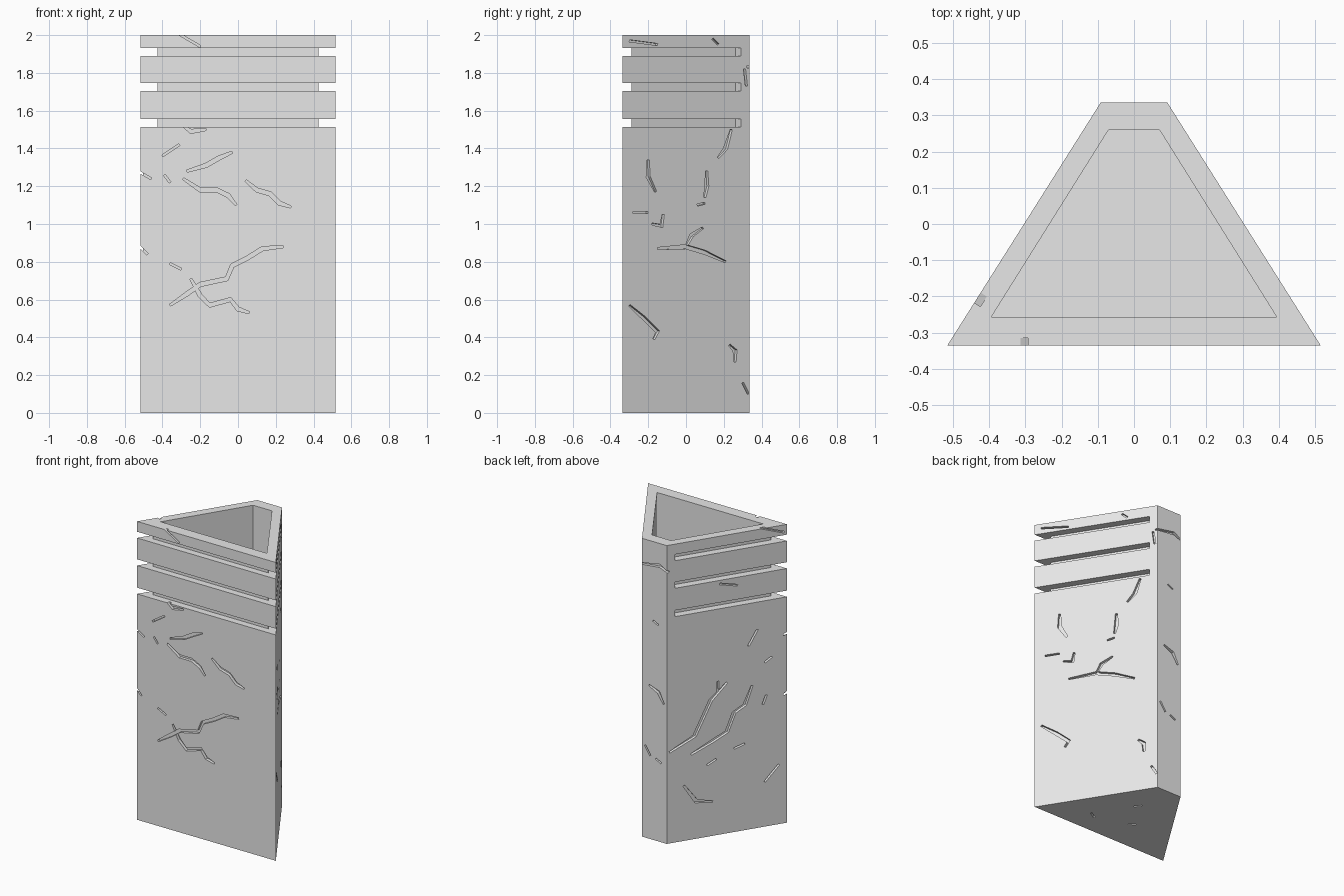
import bpy
import bmesh
from mathutils import Vector

default = bpy.data.objects.get("Cube")
if default:
    bpy.data.objects.remove(default, do_unlink=True)

grey = bpy.data.materials.new("stone_grey")
grey.use_nodes = True
grey.diffuse_color = (0.8, 0.8, 0.8, 1)
grey.node_tree.nodes["Principled BSDF"].inputs["Base Color"].default_value = (0.8, 0.8, 0.8, 1)


def make_object(name, bm):
    bmesh.ops.recalc_face_normals(bm, faces=bm.faces)
    mesh = bpy.data.meshes.new(name)
    bm.to_mesh(mesh)
    bm.free()
    obj = bpy.data.objects.new(name, mesh)
    bpy.context.scene.collection.objects.link(obj)
    return obj


def trapezoid_prism(name, front_half, back_half, front_y, back_y, bottom, top):
    bm = bmesh.new()
    plan = [(-front_half, front_y), (front_half, front_y), (back_half, back_y), (-back_half, back_y)]
    base = bm.faces.new([bm.verts.new((x, y, bottom)) for x, y in plan])
    sides = bmesh.ops.extrude_face_region(bm, geom=[base])["geom"]
    moved = [v for v in sides if isinstance(v, bmesh.types.BMVert)]
    bmesh.ops.translate(bm, verts=moved, vec=(0, 0, top - bottom))
    return make_object(name, bm)


body = trapezoid_prism("tapered_container", 0.515, 0.092, -0.335, 0.335, 0, 2)
body.data.materials.append(grey)
cutters = []


def cut(cutter):
    cutter.hide_render = True
    mod = body.modifiers.new(cutter.name, "BOOLEAN")
    mod.operation = "DIFFERENCE"
    mod.solver = "EXACT"
    mod.object = cutter
    cutters.append(cutter)


# Each wall: origin, horizontal axis, vertical axis, outward normal
UP = Vector((0, 0, 1))


def side_wall(sign):
    slope = Vector((-0.631 * sign, 1, 0))
    return Vector((0.3035 * sign, 0, 0)), slope, UP, Vector((sign, 0.631, 0)).normalized()


X, Y = Vector((1, 0, 0)), Vector((0, 1, 0))
front = (-0.335 * Y, X, UP, -Y)
back = (0.335 * Y, X, UP, Y)
right, left = side_wall(1), side_wall(-1)
base = (Vector(), X, Y, -UP)


def channel(name, wall, path, half_width, depth, taper=1.0):
    """Ribbon following a path on a wall, sunk to a depth and used as a cutter."""
    origin, across, up, normal = wall
    pts = [Vector(p) for p in path]
    bm = bmesh.new()
    rings = []
    for i, p in enumerate(pts):
        t = (pts[min(i + 1, len(pts) - 1)] - pts[max(i - 1, 0)]).normalized()
        w = half_width * (taper if i in (0, len(pts) - 1) else 1)
        offset = Vector((-t.y, t.x)) * w
        ring = []
        for q, height in ((p - offset, -depth), (p + offset, -depth), (p + offset, 0.03), (p - offset, 0.03)):
            ring.append(bm.verts.new(origin + across * q.x + up * q.y + normal * height))
        rings.append(ring)
    for a, b in zip(rings, rings[1:]):
        for k in range(4):
            n = (k + 1) % 4
            bm.faces.new((a[k], a[n], b[n], b[k]))
    bm.faces.new(rings[0])
    bm.faces.new(rings[-1])
    cut(make_object(name, bm))


# Hollow interior
cut(trapezoid_prism("recess_cutter", 0.394, 0.07, -0.257, 0.26, 0.08, 2.2))

# Three grooves wrapping the front and both sides
for z in (1.535, 1.725, 1.91):
    channel("front_groove_cutter", front, [(-0.6, z), (0.6, z)], 0.021, 0.046)
    for wall in (right, left):
        channel("side_groove_cutter", wall, [(-0.45, z), (0.29, z)], 0.021, 0.05)

# Weathering cracks, wall by wall
front_cracks = [
    [(-.36, .57), (-.27, .63), (-.2, .68), (-.06, .71), (-.03, .78), (.05, .82), (.13, .87), (.24, .88)],
    [(-.25, .71), (-.2, .62), (-.15, .57), (-.04, .6), (0, .55), (.06, .53)],
    [(.04, 1.23), (.1, 1.18), (.17, 1.16), (.22, 1.11), (.28, 1.09)],
    [(-.27, 1.28), (-.17, 1.31), (-.1, 1.35), (-.03, 1.38)],
    [(-.29, 1.24), (-.2, 1.18), (-.11, 1.18), (-.05, 1.15), (-.01, 1.1)],
    [(-.4, 1.36), (-.31, 1.42)],
    [(-.53, 1.28), (-.46, 1.24)],
    [(-.53, .89), (-.48, .84)],
    [(-.36, .79), (-.3, .76)],
    [(-.39, 1.26), (-.36, 1.22)],
    [(-.29, 1.52), (-.25, 1.49), (-.17, 1.5)],
    [(-.32, 2.01), (-.2, 1.94)],
]
right_cracks = [
    [(-.2, 1.34), (-.2, 1.25), (-.16, 1.17)],
    [(.11, 1.28), (.11, 1.2), (.1, 1.14)],
    [(.06, 1.1), (.1, 1.11)],
    [(.09, .98), (.03, .94), (0, .88)],
    [(-.15, .87), (0, .88), (.1, .85), (.21, .8)],
    [(-.28, 1.06), (-.2, 1.06)],
    [(-.18, 1), (-.13, .99), (-.12, 1.05)],
    [(-.3, .57), (-.22, .5), (-.15, .43), (-.17, .39)],
    [(.23, .36), (.26, .33), (.26, .27)],
    [(.3, .16), (.33, .1)],
    [(.24, 1.5), (.21, 1.4), (.17, 1.35)],
    [(-.3, 1.97), (-.15, 1.95)],
    [(.14, 1.98), (.17, 1.95)],
    [(.31, 1.82), (.32, 1.73)],
]
left_cracks = [
    [(0, 1.01), (.09, .91), (.18, .69), (.32, .61)],
    [(.05, 1.03), (.05, .95)],
    [(-.14, .96), (-.1, .84), (-.04, .8), (0, .68), (.09, .63), (.2, .57)],
    [(-.17, 1.33), (-.12, 1.23)],
    [(-.25, 1.13), (-.21, 1.1)],
    [(-.29, .4), (-.21, .3)],
    [(.24, .37), (.17, .25), (.08, .23)],
    [(-.22, .88), (-.2, .82)],
    [(.04, 1.68), (-.06, 1.65)],
    [(-.04, .56), (-.1, .58)],
    [(.11, .48), (.06, .51)],
    [(-.18, 2.01), (-.32, 1.95)],
]
back_cracks = [
    [(.1, 1.83), (-.04, 1.85), (-.1, 1.82)],
    [(.04, 1.03), (-.03, 1), (-.07, .93)],
    [(.07, .62), (.03, .56)],
    [(-.01, .55), (-.05, .53)],
    [(.01, 1.47), (-.03, 1.45)],
]
base_cracks = [
    [(.15, -.2), (.2, -.17)],
    [(.02, .1), (.05, .06)],
    [(-.1, -.1), (-.06, -.13)],
]
for name, wall, cracks in (("front", front, front_cracks), ("right", right, right_cracks),
                           ("left", left, left_cracks), ("back", back, back_cracks),
                           ("base", base, base_cracks)):
    for path in cracks:
        channel(name + "_crack_cutter", wall, path, 0.011, 0.02, taper=0.5)

# Bake the cuts and drop the cutters
bpy.context.view_layer.update()
graph = bpy.context.evaluated_depsgraph_get()
carved = bpy.data.meshes.new_from_object(body.evaluated_get(graph))
body.modifiers.clear()
body.data = carved
carved.materials.clear()
carved.materials.append(grey)
for cutter in cutters:
    bpy.data.objects.remove(cutter, do_unlink=True)
